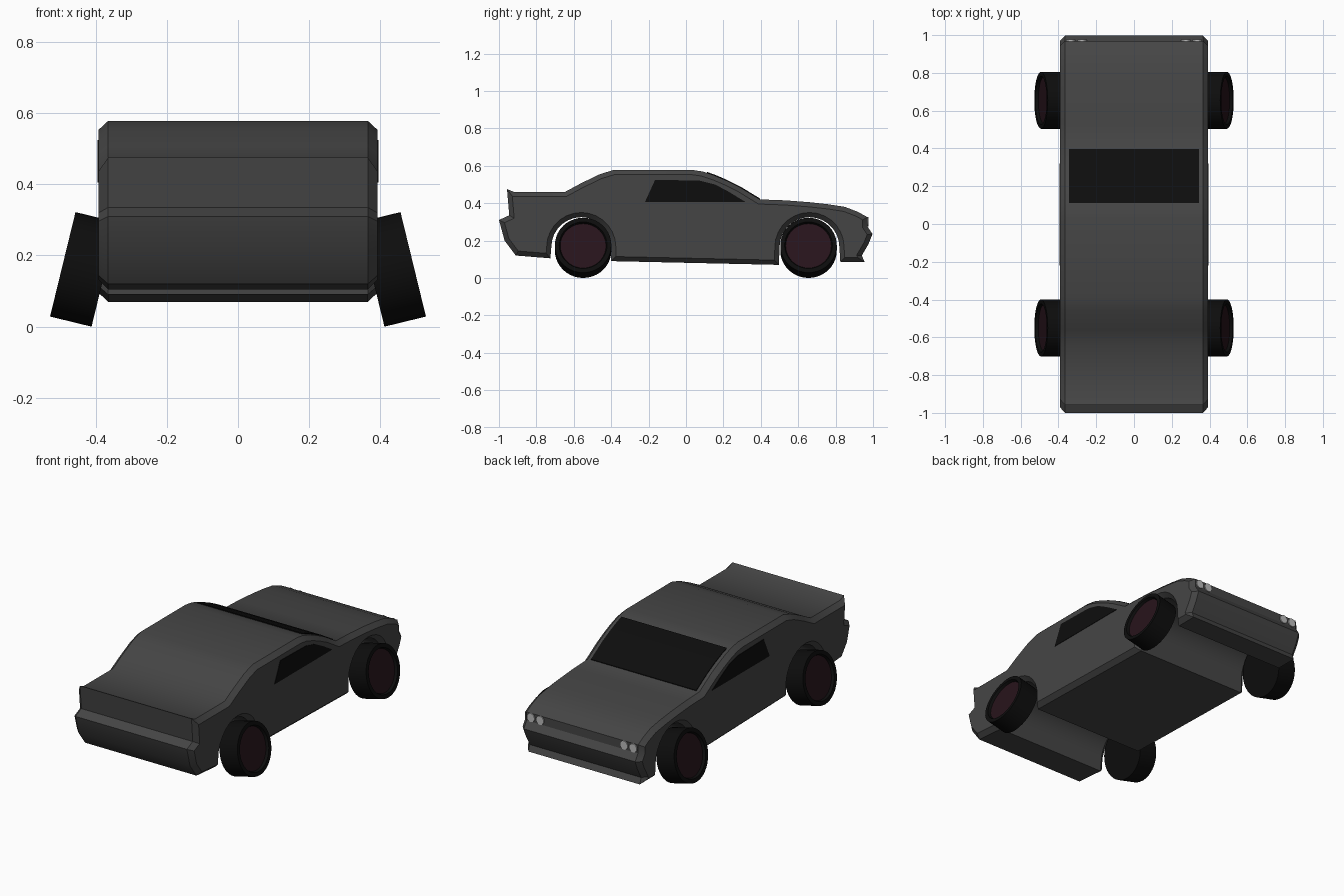
import bpy, bmesh
from math import sin, cos, pi, radians
from mathutils import Matrix, Vector

if "Cube" in bpy.data.objects:
    bpy.data.objects.remove(bpy.data.objects["Cube"])


def material(name, rgb):
    m = bpy.data.materials.new(name)
    m.diffuse_color = (*rgb, 1)
    m.use_nodes = True
    m.node_tree.nodes["Principled BSDF"].inputs["Base Color"].default_value = m.diffuse_color
    return m


paint = material("dark_paint", (0.06, 0.06, 0.06))
glass = material("black_glass", (0.004, 0.004, 0.004))
rubber = material("rubber", (0.004, 0.004, 0.004))
rim = material("dark_red_rim", (0.02, 0.007, 0.011))
lamp = material("lamp", (0.5, 0.5, 0.5))


def finish(name, bm, mats, smooth=30):
    bmesh.ops.recalc_face_normals(bm, faces=bm.faces[:])
    mesh = bpy.data.meshes.new(name)
    bm.to_mesh(mesh)
    bm.free()
    ob = bpy.data.objects.new(name, mesh)
    bpy.context.collection.objects.link(ob)
    for m in mats:
        mesh.materials.append(m)
    bpy.ops.object.select_all(action='DESELECT')
    ob.select_set(True)
    bpy.context.view_layer.objects.active = ob
    bpy.ops.object.shade_smooth_by_angle(angle=radians(smooth))
    return ob


def prism(name, pts, x0, x1, mat, chamfer=None):
    """Side profile (y, z) swept across x, with optional chamfered sides."""
    bm = bmesh.new()
    a = [bm.verts.new((x0, y, z)) for y, z in pts]
    b = [bm.verts.new((x1, y, z)) for y, z in pts]
    caps = [bm.faces.new(a), bm.faces.new(b)]
    n = len(pts)
    for i in range(n):
        j = (i + 1) % n
        bm.faces.new((a[i], a[j], b[j], b[i]))
    bmesh.ops.recalc_face_normals(bm, faces=bm.faces[:])
    if chamfer:
        bmesh.ops.inset_individual(bm, faces=caps, thickness=chamfer[0],
                                   depth=chamfer[1], use_even_offset=True)
    big = [f for f in bm.faces if len(f.verts) > 4]
    bmesh.ops.triangulate(bm, faces=big, ngon_method='EAR_CLIP')
    return finish(name, bm, [mat])


def arch(yc, zc=0.165, r=0.16, n=14):
    return [(yc + r * cos(pi * i / n), zc + r * sin(pi * i / n)) for i in range(n + 1)]


# body: side silhouette from tail over the roof to nose, back under the arches
screen = [(0.155, 0.547), (0.22, 0.519), (0.29, 0.484), (0.395, 0.42)]
outline = [(-0.957, 0.475), (-0.92, 0.46), (-0.647, 0.46), (-0.56, 0.507),
           (-0.46, 0.555), (-0.385, 0.578), (0.03, 0.578), (0.09, 0.569)]
outline += screen
outline += [(0.53, 0.415), (0.66, 0.405), (0.76, 0.394), (0.85, 0.38), (0.92, 0.353),
            (0.97, 0.325), (0.97, 0.275), (0.997, 0.235), (0.975, 0.18),
            (0.94, 0.12), (0.955, 0.085), (0.825, 0.085)]
outline += arch(0.66)
outline += [(0.497, 0.07), (-0.40, 0.09)]
outline += arch(-0.56)
outline += [(-0.725, 0.105), (-0.91, 0.12), (-0.97, 0.2), (-1.0, 0.31), (-0.945, 0.335)]
prism("body", outline, -0.365, 0.365, paint, (0.025, 0.027))

# windscreen follows the body line
strip = [(0.11, 0.563)] + screen
prism("windscreen", [(y + 0.002, z + 0.004) for y, z in strip]
      + [(y, z - 0.01) for y, z in reversed(strip)], -0.345, 0.345, glass)

# side windows
pane = [(-0.22, 0.405), (-0.165, 0.525), (0.075, 0.52), (0.155, 0.5), (0.23, 0.46), (0.32, 0.405)]
for s, side in ((-1, "left"), (1, "right")):
    prism(f"{side}_window", pane, s * 0.38, s * 0.3945, glass)


def wheel(name, s, yc):
    """Lathed tyre with a recessed rim, leaning inward at the top."""
    prof = [(-0.06, 0.0), (-0.06, 0.151), (0.06, 0.151), (0.06, 0.128), (0.045, 0.122), (0.045, 0.0)]
    n = 40
    bm = bmesh.new()
    rings = [[bm.verts.new((x, r * cos(2 * pi * k / n), r * sin(2 * pi * k / n)))
              for k in range(n)] for x, r in prof[1:-1]]
    bm.faces.new(rings[0])
    for p, q in zip(rings, rings[1:]):
        for k in range(n):
            m = (k + 1) % n
            bm.faces.new((p[k], p[m], q[m], q[k]))
    bm.faces.new(rings[-1]).material_index = 1
    turn = Matrix.Rotation(0 if s > 0 else pi, 4, 'Z')
    lean = Matrix.Rotation(radians(-13.7) * s, 4, 'Y')
    bm.transform(Matrix.Translation((s * 0.434, yc, 0.161)) @ lean @ turn)
    finish(name, bm, [rubber, rim])


for s, side in ((-1, "left"), (1, "right")):
    wheel(f"{side}_nose_wheel", s, 0.655)
    wheel(f"{side}_tail_wheel", s, -0.55)
    # twin headlamps on the nose
    for i, x in enumerate((0.275, 0.335)):
        bm = bmesh.new()
        bmesh.ops.create_cone(bm, cap_ends=True, segments=24, radius1=0.025, radius2=0.025, depth=0.02)
        bm.transform(Matrix.Translation((s * x, 0.966, 0.3)) @ Matrix.Rotation(pi / 2, 4, 'X'))
        finish(f"{side}_headlamp_{i + 1}", bm, [lamp])
